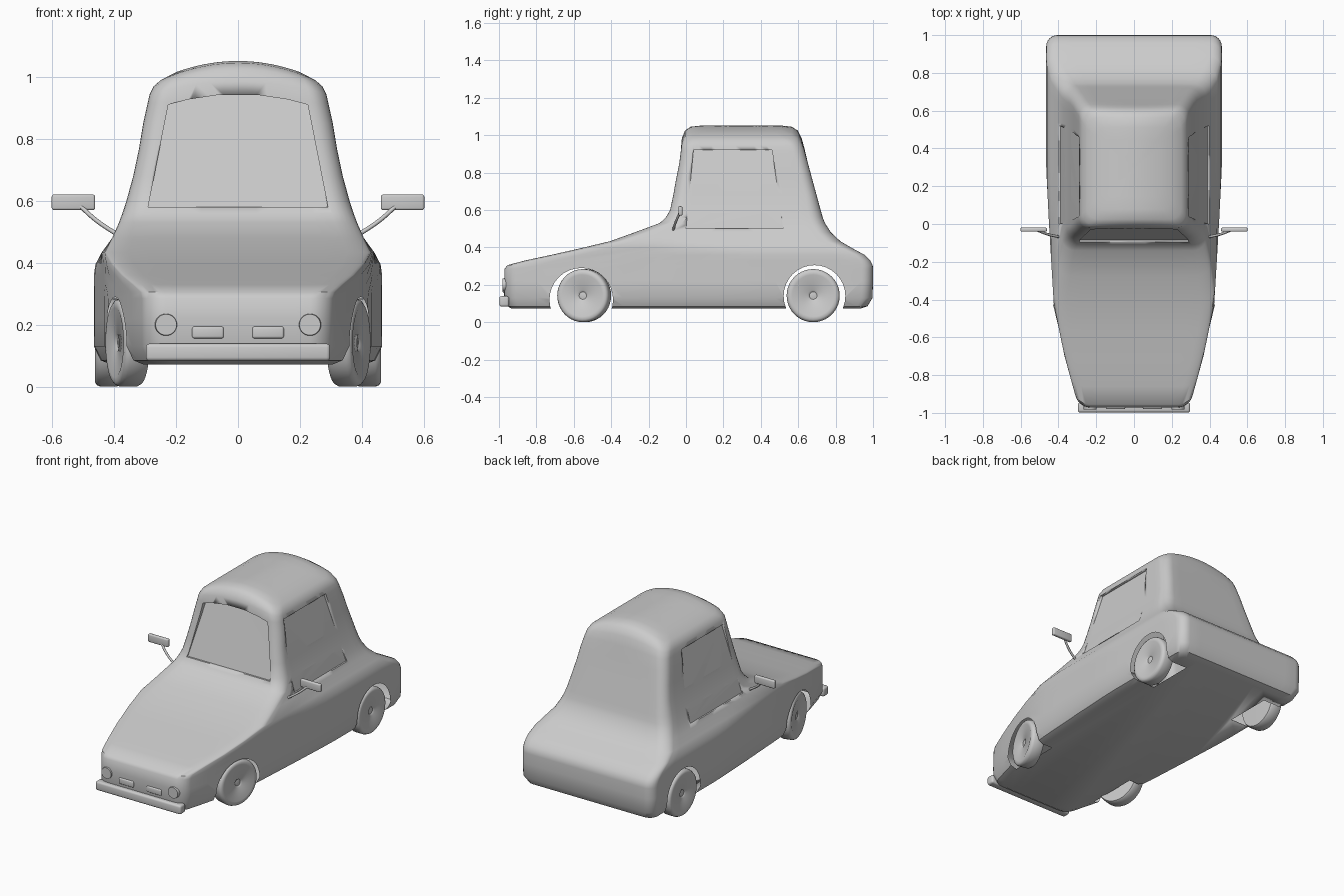
import bpy, bmesh, math
from mathutils import Matrix, Vector

if "Cube" in bpy.data.objects:
    bpy.data.objects.remove(bpy.data.objects["Cube"])


def make(name, bm, angle=40):
    bmesh.ops.recalc_face_normals(bm, faces=bm.faces)
    me = bpy.data.meshes.new(name)
    bm.to_mesh(me)
    bm.free()
    ob = bpy.data.objects.new(name, me)
    bpy.context.collection.objects.link(ob)
    bpy.ops.object.select_all(action='DESELECT')
    bpy.context.view_layer.objects.active = ob
    ob.select_set(True)
    bpy.ops.object.shade_smooth_by_angle(angle=math.radians(angle))
    return ob


def loft(bm, rings, cap=True):
    vs = [[bm.verts.new(p) for p in r] for r in rings]
    n = len(vs[0])
    for a, b in zip(vs, vs[1:]):
        for i in range(n):
            bm.faces.new((a[i], a[(i + 1) % n], b[(i + 1) % n], b[i]))
    if cap:
        bm.faces.new(vs[0])
        bm.faces.new(vs[-1])


# Plan outline of the body: half width along y
PLAN = [(-1, .285), (-.7, .368), (-.42, .425), (0, .45), (.3, .465), (1.1, .465)]


def plan(y):
    for (y0, w0), (y1, w1) in zip(PLAN, PLAN[1:]):
        if y <= y1:
            return w0 + (w1 - w0) * (y - y0) / (y1 - y0)
    return PLAN[-1][1]


# Horizontal slice: rounded outline between two y limits, optionally crowned
def body_slice(z, yf, yb, cap, r, crown=0, inset=0):
    hw = lambda y: min(plan(y) - inset, cap)
    arc = [r * (1 - math.cos(k * math.pi / 12)) for k in range(7)]
    ys = [yf + d for d in arc]
    ys += [yf + r + (yb - yf - 2 * r) * k / 16 for k in range(1, 16)]
    ys += [yb - d for d in reversed(arc)]
    side = []
    for y in ys:
        d = min(y - yf, yb - y, r)
        side.append((hw(y) - r + math.sqrt(max(0, r * r - (r - d) ** 2)), y))
    fx, bx = side[0][0], side[-1][0]
    half = [(fx * k / 5, yf) for k in range(5)] + side + [(bx * k / 5, yb) for k in range(4, -1, -1)]
    full = half + [(-x, y) for x, y in reversed(half[1:-1])]
    return [(x, y, z - crown * x * x) for x, y in full]


# Body: z, front y, back y, half width limit, corner radius, crown, inset
SLICES = [
    (.072, -.93, .93, .47, .05, 0, .055), (.085, -.955, .97, .47, .055, 0, .022),
    (.13, -.972, .997, .47, .06), (.22, -.972, 1, .47, .06),
    (.285, -.97, 1, .47, .06), (.305, -.955, .998, .47, .06),
    (.33, -.86, .985, .469, .06), (.36, -.72, .955, .466, .06),
    (.395, -.565, .89, .46, .06), (.433, -.406, .825, .44, .07),
    (.48, -.275, .775, .406, .07), (.53, -.14, .743, .384, .07),
    (.56, -.108, .731, .373, .07), (.6, -.085, .72, .36, .07),
    (.68, -.068, .698, .338, .06), (.765, -.053, .675, .32, .06),
    (.85, -.036, .652, .306, .06), (.93, -.027, .633, .292, .06, .2),
    (.985, -.022, .618, .285, .06, .5), (1.025, -.005, .597, .272, .06, .75),
    (1.045, .025, .565, .25, .06, .9)]
rings = [body_slice(*s) for s in SLICES]
for s in (.8, .55, .3, .1):
    rings.append([(x * s, .295 + (y - .295) * s, 1.051 - .9 * (x * s) ** 2) for x, y, z in rings[20]])
bm = bmesh.new()
loft(bm, rings)
body = make("car_body", bm)


def cut(bm):
    c = make("cutter", bm)
    c.hide_render = True
    m = body.modifiers.new("cut", 'BOOLEAN')
    m.operation, m.solver, m.object = 'DIFFERENCE', 'EXACT', c
    bpy.context.view_layer.objects.active = body
    bpy.ops.object.modifier_apply(modifier=m.name)
    bpy.data.objects.remove(c)


def hull(points):
    bm = bmesh.new()
    for p in points:
        bm.verts.new(p)
    bmesh.ops.convex_hull(bm, input=bm.verts[:])
    return bm


# Recessed windshield, deepest under the arched roof edge
glass = [(s * x, y, z) for s in (-1, 1) for x, y, z in
         ((.29, -.085, .58), (.225, .004, .91), (.16, .01, .927), (.06, .014, .942))]
cut(hull(glass + [(x, -.4, z) for x, y, z in glass]))

# Recessed side windows
for s in (-1, 1):
    pane = [(.388, .0, .5), (.388, .52, .5), (.274, .04, .92), (.274, .46, .92)]
    cut(hull([(s * x, y, z) for x, y, z in pane] + [(s * .6, y, z) for x, y, z in pane]))

# Wheel arches: cut, then open into the hollow shell
ARCHES = [(-.56, .12, .17), (.687, .14, .165)]
for y, z, r in ARCHES:
    for s in (-1, 1):
        bm = bmesh.new()
        bmesh.ops.create_cone(bm, cap_ends=True, segments=32, radius1=r, radius2=r, depth=.4,
                              matrix=Matrix.Translation((s * .5, y, z)) @ Matrix.Rotation(math.pi / 2, 4, 'Y'))
        cut(bm)
bm = bmesh.new()
bm.from_mesh(body.data)
wells = []
for f in bm.faces:
    c = f.calc_center_median()
    for y, z, r in ARCHES:
        if math.hypot(c.y - y, c.z - z) < r + .001 and c.z > .075 and (abs(f.normal.x) < .01 or abs(c.x) < .302):
            wells.append(f)
bmesh.ops.delete(bm, geom=wells, context='FACES')
bm.to_mesh(body.data)
bm.free()

# Wheels: lathed disc with dished face; front pair follows the tapered nose
TYRE = [(.008, -.012), (.02, -.014), (.03, -.006), (.1, -.004), (.112, 0), (.128, 0), (.137, -.006),
        (.142, -.018), (.142, -.07), (.135, -.082), (.008, -.085)]
for label, x, y, tilt in (("front", .397, -.555, 14), ("rear", .461, .68, 0)):
    for side, s in (("left", -1), ("right", 1)):
        bm = bmesh.new()
        loft(bm, [[(a, r * math.cos(k * math.pi / 20), r * math.sin(k * math.pi / 20)) for k in range(40)]
                  for r, a in TYRE])
        turn = Matrix.Rotation(math.radians(-tilt), 4, 'Z')
        bm.transform(Matrix.Diagonal((s, 1, 1, 1)) @ Matrix.Translation((x, y, .142)) @ turn)
        make(f"{label}_{side}_wheel", bm)


def rounded_box(name, loc, size, bevel):
    bm = bmesh.new()
    bmesh.ops.create_cube(bm, size=1, matrix=Matrix.Translation(loc) @ Matrix.Diagonal((*size, 1)))
    bmesh.ops.bevel(bm, geom=bm.edges[:], offset=bevel, segments=3, profile=.5, affect='EDGES')
    return make(name, bm)


# Bumper
rounded_box("front_bumper", (0, -.972, .111), (.595, .052, .056), .012)

for side, s in (("left", -1), ("right", 1)):
    # Headlights and small lamps on the nose
    bm = bmesh.new()
    bmesh.ops.create_cone(bm, cap_ends=True, segments=32, radius1=.038, radius2=.034, depth=.03,
                          matrix=Matrix.Translation((s * .232, -.966, .2)) @ Matrix.Rotation(math.pi / 2, 4, 'X'))
    make(f"{side}_headlight", bm)
    rounded_box(f"{side}_nose_lamp", (s * .097, -.968, .175), (.102, .024, .038), .007)
    # Door mirror and its curved stem
    rounded_box(f"{side}_mirror", (s * .531, -.03, .595), (.14, .022, .05), .007)
    cu = bpy.data.curves.new(f"{side}_mirror_stem", 'CURVE')
    cu.dimensions = '3D'
    cu.bevel_depth, cu.bevel_resolution, cu.use_fill_caps = .007, 2, True
    sp = cu.splines.new('BEZIER')
    pts = [(.385, -.07, .488), (.455, -.055, .535), (.515, -.032, .588)]
    sp.bezier_points.add(2)
    for bp, (x, y, z) in zip(sp.bezier_points, pts):
        bp.co = (s * x, y, z)
        bp.handle_left_type = bp.handle_right_type = 'AUTO'
    bpy.context.collection.objects.link(bpy.data.objects.new(f"{side}_mirror_stem", cu))
